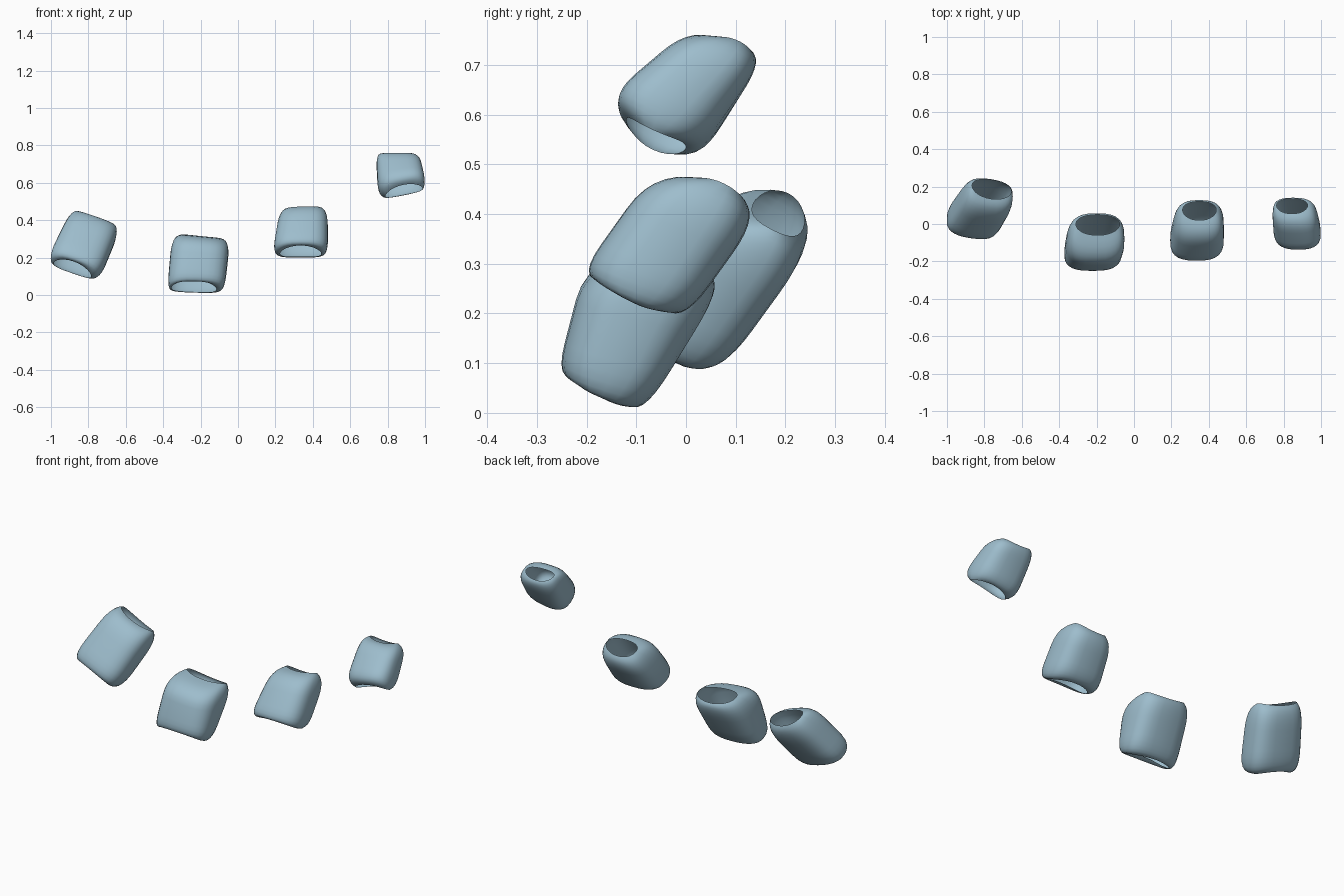
import bpy
import math
from mathutils import Vector

SIDES = 28

default_cube = bpy.data.objects.get("Cube")
if default_cube:
    bpy.data.objects.remove(default_cube, do_unlink=True)

# One flat colour for every sleeve
pale_blue = bpy.data.materials.new("pale_blue")
pale_blue.use_nodes = True
colour = (0.34, 0.51, 0.61, 1)
pale_blue.diffuse_color = colour
pale_blue.node_tree.nodes["Principled BSDF"].inputs["Base Color"].default_value = colour


def section(front, back, centre_x, half_width, slope, roundness, saddle):
    """Closed cross-section spanned by a front and a back point in the side plane."""
    front_point = Vector((centre_x, *front))
    back_point = Vector((centre_x, *back))
    centre = (front_point + back_point) / 2
    across = Vector((half_width, half_width * slope[0], half_width * slope[1]))
    depth = (back_point - front_point) / 2
    axis = across.cross(depth).normalized()
    points = []
    for i in range(SIDES):
        angle = math.tau * i / SIDES
        c, s = math.cos(angle), math.sin(angle)
        a = math.copysign(abs(c) ** (2 / roundness), c)
        b = math.copysign(abs(s) ** (2 / roundness), s)
        points.append(centre + across * a + depth * b + axis * saddle * c * c)
    return points


def blend(ring_a, ring_b, t):
    return [p.lerp(q, t) for p, q in zip(ring_a, ring_b)]


def rounded_corner(before, corner, after):
    """Rings of a soft bend from one wall into the next."""
    steps = 6
    return [blend(blend(before, corner, k / steps), blend(corner, after, k / steps), k / steps)
            for k in range(steps + 1)]


def sleeve(name, front, back, centres, widths, dy, low_dz, high_dz):
    """Open shell: lower rim, lower shoulder, upper shoulder, upper rim."""
    slopes = [(dy, low_dz)] * 2 + [(dy, high_dz)] * 2
    shapes = [2.1, 2.9, 2.9, 2.1]
    saddles = [-0.015, -0.005, 0.005, 0.012]
    low_rim, low, high, high_rim = [
        section(*row) for row in zip(front, back, centres, widths, slopes, shapes, saddles)]
    rings = [low_rim]
    rings += rounded_corner(blend(low, low_rim, 0.8), low, blend(low, high, 0.33))
    rings += rounded_corner(blend(high, low, 0.33), high, blend(high, high_rim, 0.8))
    rings.append(high_rim)

    verts = [p for ring in rings for p in ring]
    faces = []
    for r in range(len(rings) - 1):
        for i in range(SIDES):
            j = (i + 1) % SIDES
            faces.append((r * SIDES + i, r * SIDES + j,
                          (r + 1) * SIDES + j, (r + 1) * SIDES + i))
    mesh = bpy.data.meshes.new(name)
    mesh.from_pydata(verts, [], faces)
    mesh.materials.append(pale_blue)
    mesh.shade_smooth()
    obj = bpy.data.objects.new(name, mesh)
    bpy.context.collection.objects.link(obj)


# Front and back points are (y, z), listed from the lower rim to the upper rim
sleeve("far_right_sleeve",
       front=[(-0.05, 0.18), (-0.1, 0.19), (0.07, 0.43), (0.135, 0.42)],
       back=[(0.055, 0.115), (0.09, 0.11), (0.25, 0.33), (0.235, 0.37)],
       centres=[-0.88, -0.875, -0.77, -0.765], widths=[0.1, 0.14, 0.13, 0.105],
       dy=-0.15, low_dz=-0.34, high_dz=-0.35)

sleeve("inner_right_sleeve",
       front=[(-0.21, 0.08), (-0.265, 0.06), (-0.2, 0.31), (-0.06, 0.315)],
       back=[(-0.11, 0.015), (-0.08, 0.005), (0.07, 0.25), (0.05, 0.275)],
       centres=[-0.235, -0.225, -0.2, -0.195], widths=[0.12, 0.153, 0.155, 0.117],
       dy=0, low_dz=-0.03, high_dz=-0.1)

sleeve("inner_left_sleeve",
       front=[(-0.16, 0.265), (-0.22, 0.27), (-0.07, 0.48), (0.02, 0.472)],
       back=[(-0.04, 0.205), (0, 0.19), (0.14, 0.385), (0.12, 0.425)],
       centres=[0.335, 0.333, 0.35, 0.35], widths=[0.11, 0.148, 0.13, 0.09],
       dy=0, low_dz=0, high_dz=0.03)

sleeve("far_left_sleeve",
       front=[(-0.12, 0.59), (-0.155, 0.63), (0, 0.77), (0.055, 0.755)],
       back=[(0, 0.535), (0.035, 0.525), (0.15, 0.7), (0.135, 0.725)],
       centres=[0.885, 0.875, 0.855, 0.845], widths=[0.1, 0.128, 0.117, 0.083],
       dy=0, low_dz=0.2, high_dz=0)
